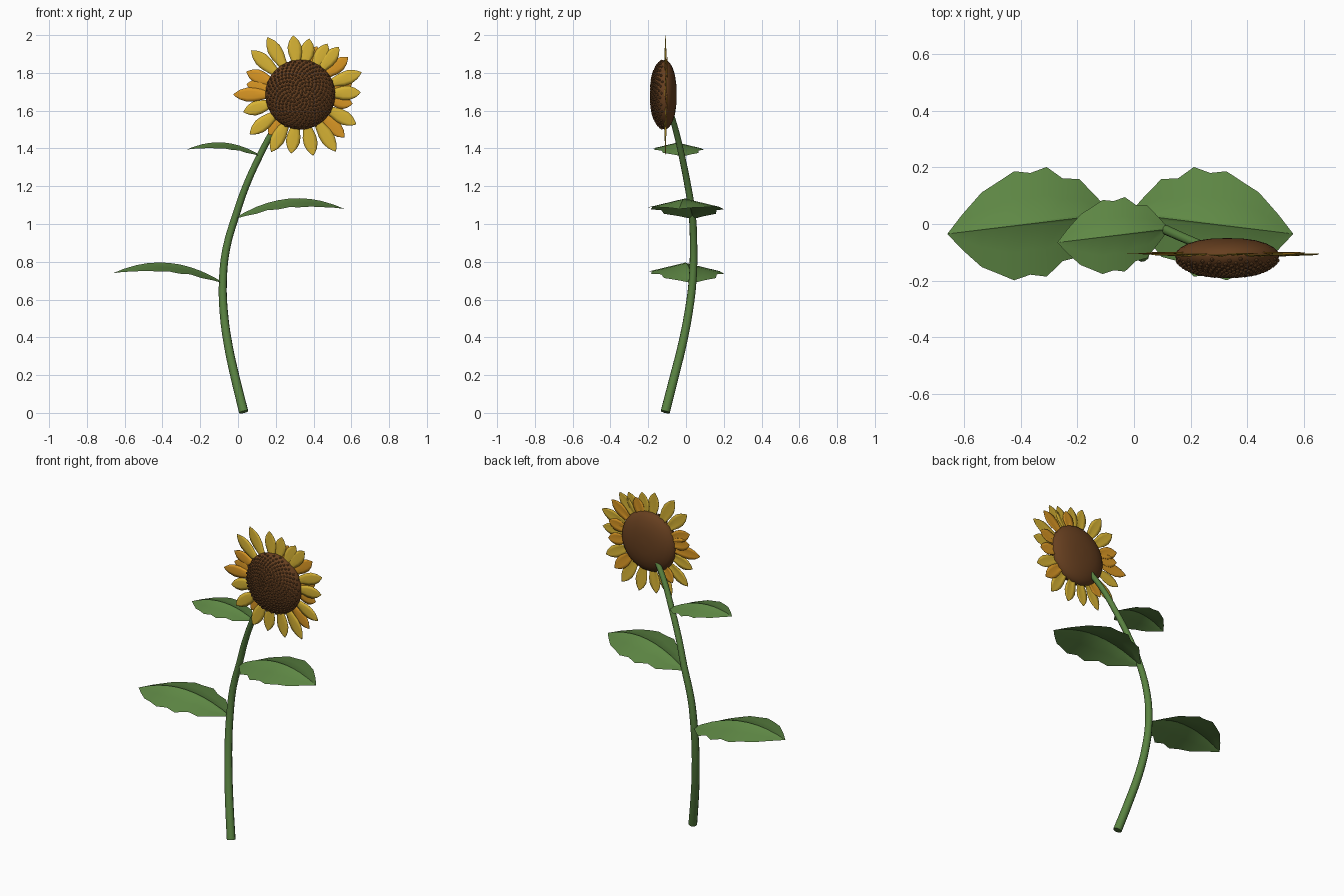
import bpy
import bmesh
from math import sin, cos, pi, radians, sqrt
from mathutils import Matrix, Vector

default_cube = bpy.data.objects.get("Cube")
if default_cube:
    bpy.data.objects.remove(default_cube, do_unlink=True)


def make_material(name, red, green, blue):
    material = bpy.data.materials.new(name)
    material.use_nodes = True
    colour = (red, green, blue, 1)
    material.diffuse_color = colour
    shader = material.node_tree.nodes["Principled BSDF"]
    shader.inputs["Base Color"].default_value = colour
    shader.inputs["Roughness"].default_value = 0.8
    return material


stem_green = make_material("stem green", 0.1, 0.225, 0.052)
leaf_green = make_material("leaf green", 0.115, 0.25, 0.06)
petal_yellow = make_material("petal yellow", 0.68, 0.45, 0.035)
petal_orange = make_material("petal orange", 0.7, 0.31, 0.018)
head_brown = make_material("head brown", 0.135, 0.05, 0.014)
seed_brown = make_material("seed brown", 0.17, 0.072, 0.022)

HEAD = Vector((0.33, -0.11, 1.685))


def finish(name, bm, material, smooth_angle=None):
    mesh = bpy.data.meshes.new(name)
    bm.to_mesh(mesh)
    bm.free()
    part = bpy.data.objects.new(name, mesh)
    bpy.context.collection.objects.link(part)
    mesh.materials.append(material)
    if smooth_angle:
        smooth(part, smooth_angle)
    return part


def smooth(part, angle):
    bpy.ops.object.select_all(action="DESELECT")
    part.select_set(True)
    bpy.context.view_layer.objects.active = part
    bpy.ops.object.shade_smooth_by_angle(angle=radians(angle))


def skin_rows(bm, rows, closed=False):
    """Bridge successive rows of points with faces."""
    grid = [[bm.verts.new(point) for point in row] for row in rows]
    for first, second in zip(grid, grid[1:]):
        count = len(first)
        for j in range(count if closed else count - 1):
            k = (j + 1) % count
            bm.faces.new((first[j], second[j], second[k], first[k]))
    return grid


# Stem: tapering tube bent along a path
stem_path = [
    (0.03, -0.11, 0.005), (-0.018, -0.06, 0.2), (-0.052, -0.02, 0.36),
    (-0.076, 0.015, 0.54), (-0.08, 0.035, 0.7), (-0.062, 0.04, 0.87),
    (-0.01, 0.033, 1.05), (0.042, 0.01, 1.2), (0.115, -0.022, 1.36),
    (0.19, -0.055, 1.5), (0.265, -0.085, 1.6),
]
curve = bpy.data.curves.new("stem", "CURVE")
curve.dimensions = "3D"
curve.bevel_depth = 0.025
curve.bevel_resolution = 3
curve.resolution_u = 3
curve.use_fill_caps = True
spline = curve.splines.new("BEZIER")
spline.bezier_points.add(len(stem_path) - 1)
for i, (knot, position) in enumerate(zip(spline.bezier_points, stem_path)):
    knot.co = position
    knot.handle_left_type = knot.handle_right_type = "AUTO"
    knot.radius = 1 - 0.38 * i / (len(stem_path) - 1)
stem = bpy.data.objects.new("stem", curve)
bpy.context.collection.objects.link(stem)
curve.materials.append(stem_green)
bpy.ops.object.select_all(action="DESELECT")
stem.select_set(True)
bpy.context.view_layer.objects.active = stem
bpy.ops.object.convert(target="MESH")
smooth(bpy.context.object, 50)

# Leaves: arched, folded along a raised midrib, with a toothed outline
leaf_outline = [
    (0, 0.008), (0.08, 0.065), (0.19, 0.138), (0.29, 0.146), (0.39, 0.194),
    (0.49, 0.18), (0.59, 0.193), (0.69, 0.162), (0.79, 0.132),
    (0.91, 0.062), (1, 0.001),
]


def make_leaf(name, base, side, size):
    bm = bmesh.new()
    rows = []
    for along, half_width in leaf_outline:
        rib = min(0.009 * (1 - along) + 0.0004, half_width / 3)
        row = []
        for offset in (-half_width, -half_width / 2, -rib, 0,
                       rib, half_width / 2, half_width):
            height = 0.361 * along - 0.311 * along ** 2 - 0.24 * abs(offset)
            if offset == 0:
                height += 0.004 * (1 - along)
            local = Vector((side * 0.575 * along,
                            side * offset - 0.07 * along, height))
            row.append(Vector(base) + local * size)
        rows.append(row)
    skin_rows(bm, rows)
    leaf = finish(name, bm, leaf_green, 25)
    # Midrib strip takes the stem colour
    leaf.data.materials.append(stem_green)
    columns = len(rows[0]) - 1
    for face in leaf.data.polygons:
        if face.index % columns in (2, 3):
            face.material_index = 1


make_leaf("lower_leaf", (-0.085, 0.035, 0.69), -1, 1)
make_leaf("middle_leaf", (-0.012, 0.035, 1.03), 1, 1)
make_leaf("upper_leaf", (0.12, -0.018, 1.36), -1, 0.68)

# Flower head: rounded disc turned around the front-back axis
HEAD_RADIUS = 0.185


def dome(radius, depth):
    """Distance of the dome surface from the petal plane."""
    return depth * (1 - (radius / HEAD_RADIUS) ** 2.6) ** 0.6


bm = bmesh.new()
fractions = (0.01, 0.3, 0.55, 0.75, 0.88, 0.96, 1)
profile = [(f * HEAD_RADIUS, dome(f * HEAD_RADIUS, 0.06)) for f in fractions]
profile += [(f * HEAD_RADIUS, -dome(f * HEAD_RADIUS, 0.07) - 0.003)
            for f in reversed(fractions)]
SIDES = 32
rings = [[HEAD + Vector((r * cos(2 * pi * k / SIDES), y,
                         r * sin(2 * pi * k / SIDES)))
          for k in range(SIDES)] for r, y in profile]
grid = skin_rows(bm, rings, closed=True)
bm.faces.new(grid[0])
bm.faces.new(grid[-1])
bmesh.ops.recalc_face_normals(bm, faces=bm.faces)
finish("flower_head", bm, head_brown, 40)

# Seeds: spiral of small bumps over the front of the head
bm = bmesh.new()
SEEDS = 300
for i in range(SEEDS):
    radius = HEAD_RADIUS * 0.985 * sqrt((i + 0.5) / SEEDS)
    angle = i * pi * (3 - sqrt(5))
    spot = HEAD + Vector((radius * cos(angle), -dome(radius, 0.072) - 0.003,
                          radius * sin(angle)))
    bmesh.ops.create_icosphere(bm, subdivisions=1, radius=0.0075,
                               matrix=Matrix.Translation(spot))
finish("seeds", bm, seed_brown)

# Petals: pointed, slightly cupped blades as (angle, reach)
yellow_petals = [
    (97, 0.315), (81, 0.3), (62, 0.305), (120, 0.35), (138, 0.35),
    (197, 0.315), (218, 0.34), (243, 0.34), (261, 0.315), (282, 0.33),
    (302, 0.355), (332, 0.335), (2, 0.32), (20, 0.345), (51, 0.325),
]
orange_petals = [
    (180, 0.355), (157, 0.31), (316, 0.325), (350, 0.28), (12, 0.28),
    (38, 0.32), (71, 0.27), (169, 0.29), (232, 0.27),
]
petal_shape = [(0, 0.012), (0.25, 0.024), (0.5, 0.036), (0.68, 0.037),
               (0.84, 0.026), (0.94, 0.012), (1, 0.001)]


def make_petals(name, petals, material, depth):
    bm = bmesh.new()
    for number, (degrees, reach) in enumerate(petals):
        angle = radians(degrees)
        outward = Vector((cos(angle), 0, sin(angle)))
        across = Vector((-sin(angle), 0, cos(angle)))
        layer = depth + 0.003 * (number % 2)
        rows = []
        for along, half_width in petal_shape:
            radius = 0.13 + (reach - 0.13) * along
            row = []
            for side in (-1, -0.5, 0, 0.5, 1):
                lift = layer - 0.007 * (1 - side * side) * (1 - along)
                row.append(HEAD + outward * radius
                           + across * side * half_width
                           + Vector((0, lift, 0)))
            rows.append(row)
        skin_rows(bm, rows)
    part = finish(name, bm, material, 60)
    thickness = part.modifiers.new("thickness", "SOLIDIFY")
    thickness.thickness = 0.002


make_petals("yellow_petals", yellow_petals, petal_yellow, 0)
make_petals("orange_petals", orange_petals, petal_orange, 0.006)
